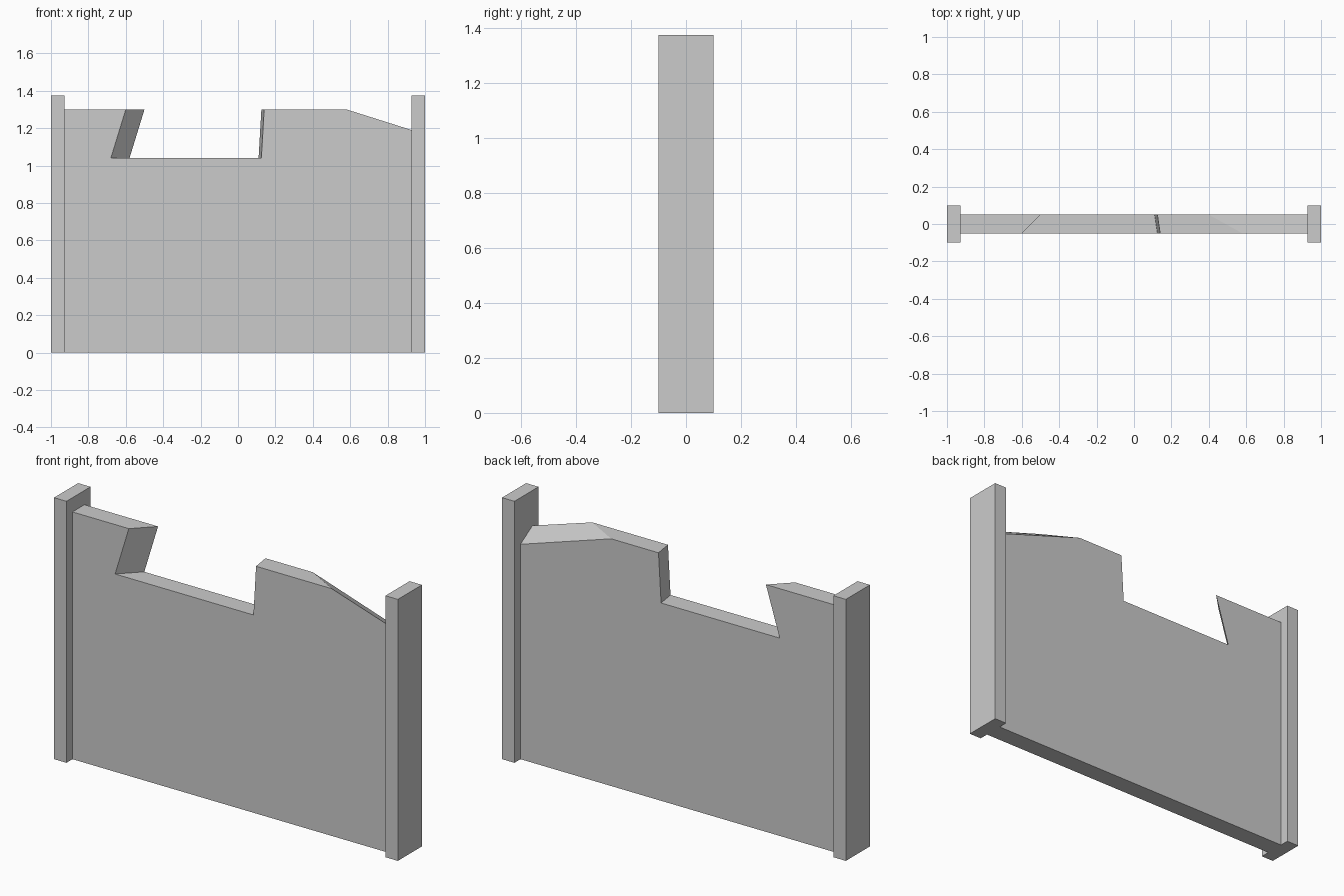
import bpy, bmesh

if "Cube" in bpy.data.objects:
    bpy.data.objects.remove(bpy.data.objects["Cube"])

HEIGHT, POST_IN, PANEL_Y = 1.375, 0.928, 0.05


def make_object(name, bm):
    bmesh.ops.recalc_face_normals(bm, faces=bm.faces)
    mesh = bpy.data.meshes.new(name)
    bm.to_mesh(mesh)
    bm.free()
    obj = bpy.data.objects.new(name, mesh)
    bpy.context.collection.objects.link(obj)
    return obj


def box(name, x0, x1, y0, y1, z0, z1):
    bm = bmesh.new()
    bmesh.ops.create_cube(bm, size=1)
    for v in bm.verts:
        v.co.x = x1 if v.co.x > 0 else x0
        v.co.y = y1 if v.co.y > 0 else y0
        v.co.z = z1 if v.co.z > 0 else z0
    return make_object(name, bm)


# End posts
box("left_post", -1, -POST_IN, -0.1, 0.1, 0, HEIGHT)
box("right_post", POST_IN, 1, -0.1, 0.1, 0, HEIGHT)

# Broken wall panel: front and back outlines differ where the breaks run obliquely
front = [(-POST_IN, 0), (POST_IN, 0), (POST_IN, 1.19), (0.58, 1.3), (0.14, 1.3),
         (0.125, 1.04), (-0.68, 1.04), (-0.6, 1.3), (-POST_IN, 1.3)]
back = [(-POST_IN, 0), (POST_IN, 0), (POST_IN, 1.13), (0.40, 1.3), (0.125, 1.3),
        (0.11, 1.04), (-0.58, 1.04), (-0.5, 1.3), (-POST_IN, 1.3)]

bm = bmesh.new()
f = [bm.verts.new((x, -PANEL_Y, z)) for x, z in front]
b = [bm.verts.new((x, PANEL_Y, z)) for x, z in back]
bm.faces.new(f)
bm.faces.new(b[::-1])
for i in range(len(f)):
    j = (i + 1) % len(f)
    bm.faces.new((f[i], b[i], b[j], f[j]))
make_object("broken_wall_panel", bm)
